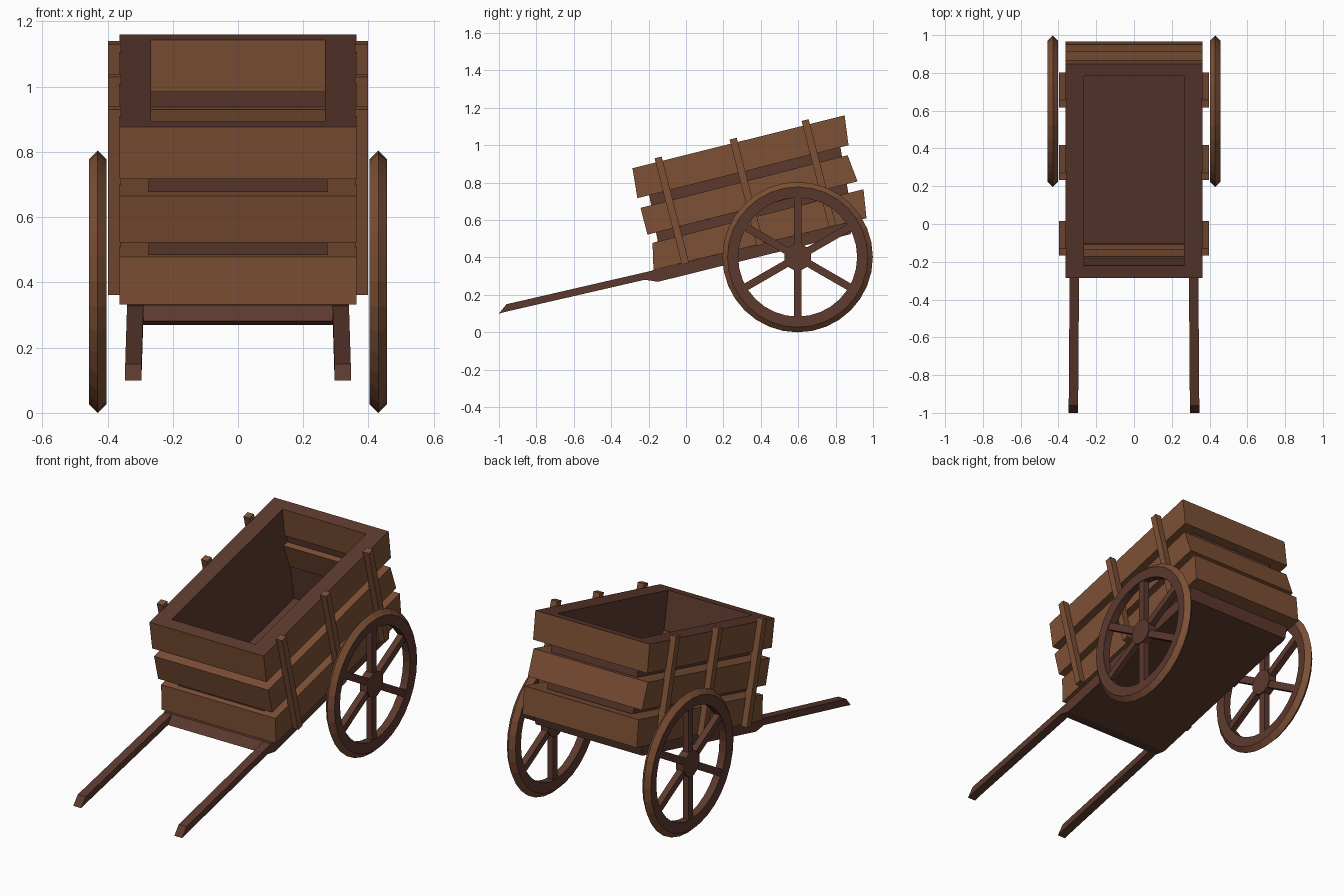
import bpy, bmesh, math

if "Cube" in bpy.data.objects:
    bpy.data.objects.remove(bpy.data.objects["Cube"])


def material(name, rgb):
    m = bpy.data.materials.new(name)
    m.diffuse_color = (*rgb, 1)
    m.use_nodes = True
    m.node_tree.nodes["Principled BSDF"].inputs["Base Color"].default_value = m.diffuse_color
    return m


WOOD = material("warm plank wood", (0.205, 0.080, 0.036))
DARK = material("dark brown wood", (0.107, 0.041, 0.027))


def finish(name, bm, mats, rule=None):
    bmesh.ops.recalc_face_normals(bm, faces=bm.faces)
    bm.normal_update()
    if rule:
        for f in bm.faces:
            f.material_index = rule(f)
    me = bpy.data.meshes.new(name)
    bm.to_mesh(me)
    bm.free()
    for m in mats:
        me.materials.append(m)
    ob = bpy.data.objects.new(name, me)
    bpy.context.collection.objects.link(ob)
    return ob


def prism(name, yz, x0, x1, mat):
    """Side profile in (y, z) extruded along x."""
    bm = bmesh.new()
    a = [bm.verts.new((x0, y, z)) for y, z in yz]
    b = [bm.verts.new((x1, y, z)) for y, z in yz]
    bm.faces.new(a)
    bm.faces.new(b)
    n = len(yz)
    for i in range(n):
        j = (i + 1) % n
        bm.faces.new((a[i], a[j], b[j], b[i]))
    return finish(name, bm, [mat])


def ring(name, outer, inner, xo, xi, mats, rule=None):
    """Four-sided frame; outer/inner = front top, back top, back bottom, front bottom."""
    bm = bmesh.new()

    def loop(p, q, x):
        return [bm.verts.new((sx * x, *pt)) for sx, pt in ((-1, p), (1, p), (1, q), (-1, q))]
    loops = [loop(outer[0], outer[1], xo), loop(outer[3], outer[2], xo),
             loop(inner[3], inner[2], xi), loop(inner[0], inner[1], xi)]
    for k in range(4):
        a, b = loops[k], loops[(k + 1) % 4]
        for i in range(4):
            j = (i + 1) % 4
            bm.faces.new((a[i], a[j], b[j], b[i]))
    return finish(name, bm, mats, rule)


def inset(q, d):
    """Move the profile ends inward along the bed slope."""
    (a, b, c, e) = q
    def mv(p, s):
        return (p[0] + s * d, p[1] + s * d * 0.25)
    return [mv(a, 1), mv(b, -1), mv(c, -1), mv(e, 1)]


# Three tiers of planks around the box
tiers = {
    "top_planks": [(-.286, .877), (.848, 1.16), (.869, 1.0), (-.26, .717)],
    "middle_planks": [(-.243, .665), (.864, .947), (.917, .807), (-.206, .522)],
    "bottom_planks": [(-.179, .478), (.949, .765), (.965, .61), (-.174, .333)],
}
for name, q in tiers.items():
    top = name == "top_planks"
    ring(name, q, inset(q, .065 if top else .07), .363, .27, [WOOD, DARK],
         (lambda f: 1 if f.normal.z > .8 else 0) if top else None)

# Dark inner box seen through the gaps
lo = [(-.226, .892), (.798, 1.1475), (.895, .59), (-.125, .345)]
ring("box_lining", lo, inset(lo, .006), .274, .266, [DARK])

# Bed under the box
prism("bed", [(-.185, .33), (-.22, .281), (-.15, .27), (.88, .525), (.895, .593)], -.34, .34, DARK)

# Stakes on the sides and pull shafts
for s, side in ((-1, "left"), (1, "right")):
    for i, (y, z) in enumerate(((-.168, .93), (.233, 1.03), (.618, 1.13))):
        dy, dz = .146, -.568
        prism(f"{side}_stake_{i + 1}",
              [(y, z), (y + .038, z + .0095), (y + .038 + dy, z + .0095 + dz), (y + dy, z + dz)],
              s * .358, s * .398, WOOD)
    shaft = prism(f"{side}_shaft",
                  [(-1, .10), (-.96, .15), (-.17, .332), (-.17, .288), (-.22, .281), (-.95, .113)],
                  s * .29, s * .34, DARK)
    for v in shaft.data.vertices:      # shafts splay slightly to the front
        v.co.x += s * .006 * (-.17 - v.co.y) / .83

# Wheels
CY, CZ, SEG = .597, .402, 32
PROFILE = [(.318, .408), (.318, .452), (.375, .457), (.402, .43), (.375, .403)]


def tread(f):
    c = f.calc_center_median()
    return 0 if math.hypot(c.y - CY, c.z - CZ) > .38 else 1


for s, side in ((-1, "left"), (1, "right")):
    bm = bmesh.new()
    rows = []
    for k in range(SEG):
        t = 2 * math.pi * k / SEG
        rows.append([bm.verts.new((s * x, CY + r * math.cos(t), CZ + r * math.sin(t)))
                     for r, x in PROFILE])
    n = len(PROFILE)
    for k in range(SEG):
        a, b = rows[k], rows[(k + 1) % SEG]
        for i in range(n):
            j = (i + 1) % n
            bm.faces.new((a[i], a[j], b[j], b[i]))
    finish(f"{side}_wheel_rim", bm, [WOOD, DARK], tread)
    # Hub and six spokes
    hub = [(CY + .073 * math.cos(math.pi * (k + .5) / 6), CZ + .073 * math.sin(math.pi * (k + .5) / 6))
           for k in range(12)]
    prism(f"{side}_hub", hub, s * .405, s * .455, DARK)
    for k in range(6):
        t = math.pi / 2 + k * math.pi / 3
        c, d = math.cos(t), math.sin(t)
        pts = [(CY + r * c - w * d, CZ + r * d + w * c)
               for r, w in ((.05, -.02), (.33, -.02), (.33, .02), (.05, .02))]
        prism(f"{side}_spoke_{k + 1}", pts, s * .412, s * .448, DARK)
